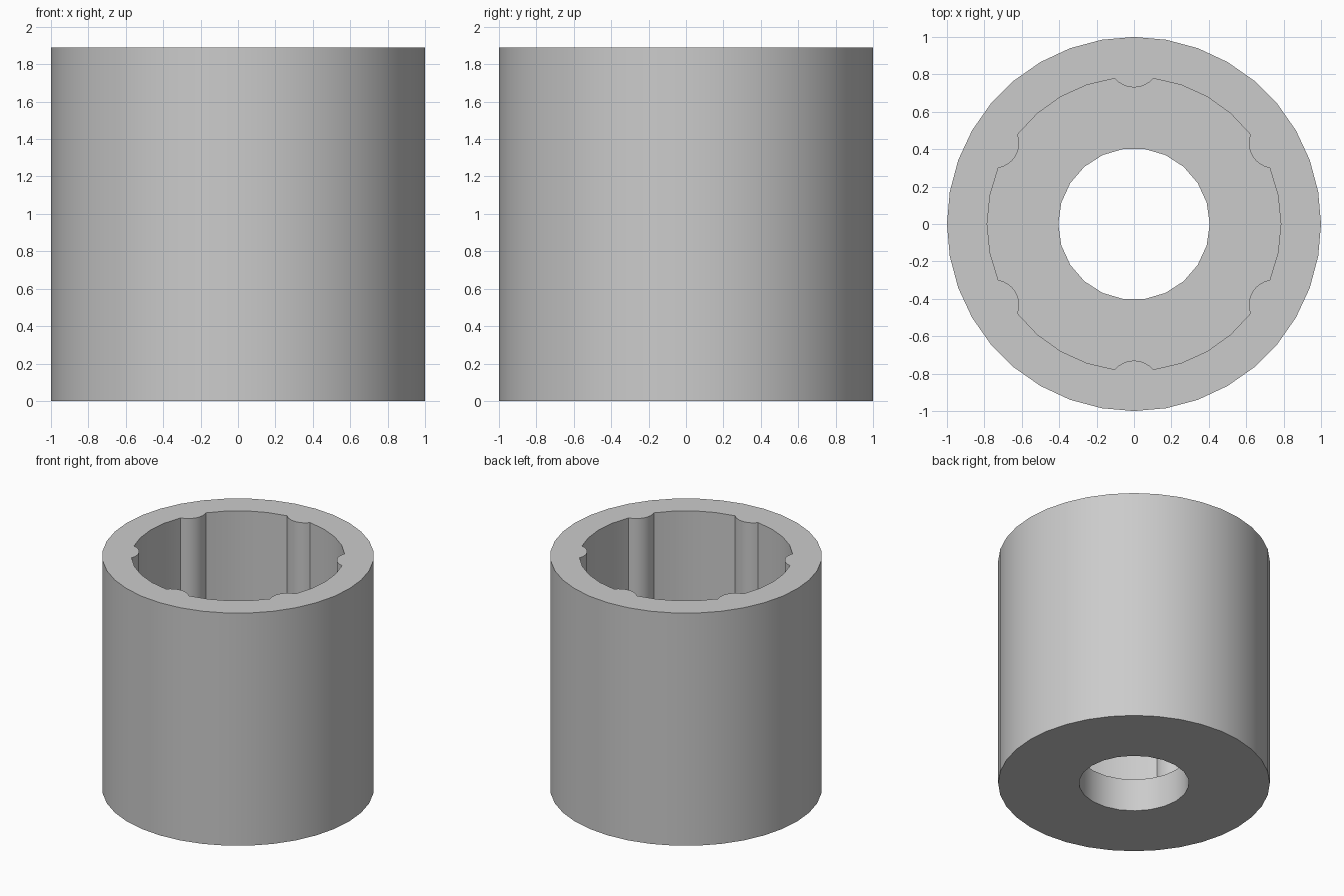
import bpy, bmesh
from math import radians, sin, cos, atan2, pi
from mathutils import Vector

cube = bpy.data.objects.get("Cube")
if cube:
    bpy.data.objects.remove(cube, do_unlink=True)

HEIGHT, FLOOR = 1.89, 0.265
OUTER, INNER, HOLE = 1.0, 0.785, 0.405
RIB_CENTRE, RIB_RADIUS = 0.865, 0.135


def circle(radius, sides):
    return [Vector((radius * cos(2 * pi * i / sides), radius * sin(2 * pi * i / sides)))
            for i in range(sides)]


def ribbed_outline(ribs=6, rib_steps=8, wall_steps=4):
    """Round cavity outline with rounded ribs bulging inward."""
    # Where the rib circle meets the cavity wall
    along = (INNER**2 + RIB_CENTRE**2 - RIB_RADIUS**2) / (2 * RIB_CENTRE)
    across = (INNER**2 - along**2) ** 0.5
    half = atan2(across, along)
    swing = atan2(across, RIB_CENTRE - along)
    pitch = 2 * pi / ribs
    points = []
    for k in range(ribs):
        mid = radians(30) + k * pitch
        axis = Vector((cos(mid), sin(mid)))
        side = Vector((-sin(mid), cos(mid)))
        for i in range(rib_steps + 1):
            t = swing * (2 * i / rib_steps - 1)
            points.append(axis * (RIB_CENTRE - RIB_RADIUS * cos(t)) + side * RIB_RADIUS * sin(t))
        for i in range(1, wall_steps):
            a = mid + half + (pitch - 2 * half) * i / wall_steps
            points.append(Vector((INNER * cos(a), INNER * sin(a))))
    return points


bm = bmesh.new()


def wall(outline, z0, z1):
    """Vertical wall; returns its lower and upper edge loops."""
    rings = [[bm.verts.new((p.x, p.y, z)) for p in outline] for z in (z0, z1)]
    n = len(outline)
    for i in range(n):
        j = (i + 1) % n
        bm.faces.new((rings[0][i], rings[0][j], rings[1][j], rings[1][i]))
    return [[bm.edges.get((r[i], r[(i + 1) % n])) for i in range(n)] for r in rings]


# Outer shell, ribbed cavity and central through hole
shell_low, shell_top = wall(circle(OUTER, 36), 0, HEIGHT)
cavity_low, cavity_top = wall(ribbed_outline(), FLOOR, HEIGHT)
hole_low, hole_top = wall(circle(HOLE, 22), 0, FLOOR)

# Rim, cavity floor and underside
for edges in (shell_top + cavity_top, cavity_low + hole_top, shell_low + hole_low):
    bmesh.ops.triangle_fill(bm, edges=edges, use_beauty=True)
bmesh.ops.recalc_face_normals(bm, faces=bm.faces[:])

mesh = bpy.data.meshes.new("ribbed_sleeve")
bm.to_mesh(mesh)
bm.free()
sleeve = bpy.data.objects.new("ribbed_sleeve", mesh)
bpy.context.collection.objects.link(sleeve)

# Plain grey finish
grey = bpy.data.materials.new("light_grey")
grey.use_nodes = True
grey.diffuse_color = (0.6, 0.6, 0.6, 1)
grey.node_tree.nodes["Principled BSDF"].inputs["Base Color"].default_value = (0.6, 0.6, 0.6, 1)
mesh.materials.append(grey)

bpy.ops.object.select_all(action='DESELECT')
sleeve.select_set(True)
bpy.context.view_layer.objects.active = sleeve
bpy.ops.object.shade_smooth_by_angle(angle=radians(30))
